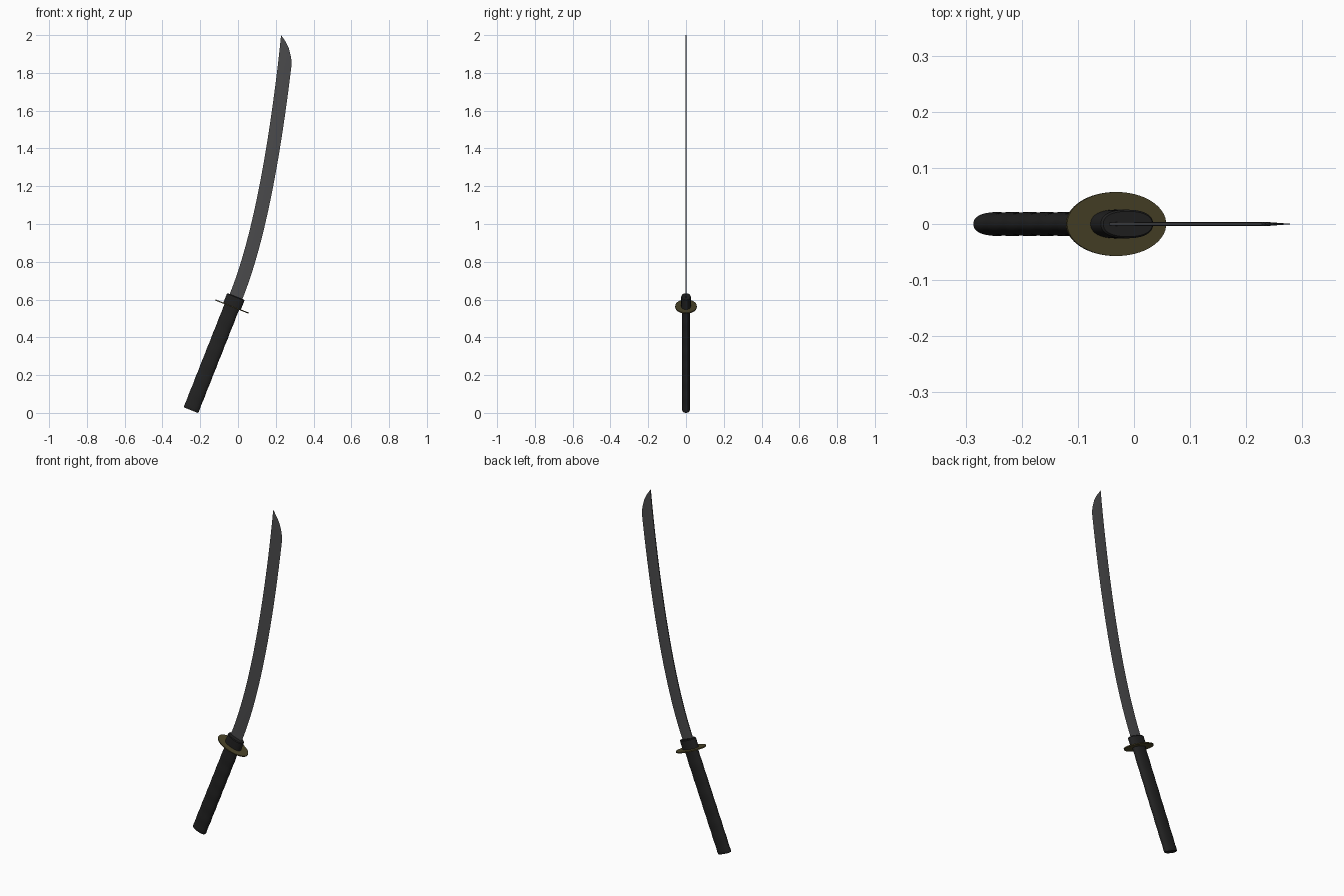
import bpy, bmesh, math
from mathutils import Vector, Matrix

if "Cube" in bpy.data.objects:
    bpy.data.objects.remove(bpy.data.objects["Cube"])


def material(name, rgb):
    m = bpy.data.materials.new(name)
    m.diffuse_color = (*rgb, 1)
    m.use_nodes = True
    m.node_tree.nodes["Principled BSDF"].inputs["Base Color"].default_value = m.diffuse_color
    return m


STEEL = material("blade steel", (0.07, 0.07, 0.073))
BLACK = material("grip black", (0.0155, 0.0155, 0.0155))
BRASS = material("dark brass", (0.07, 0.058, 0.022))

# Frame of the hilt: origin at the guard, z along the grip
HILT = Matrix.Translation((-0.032, 0, 0.563)) @ Matrix.Rotation(math.radians(21.6), 4, 'Y')


def loft(name, rings, mat, smooth_angle):
    """Skin a list of equal-length closed rings and cap both ends."""
    bm = bmesh.new()
    loops = [[bm.verts.new(p) for p in ring] for ring in rings]
    n = len(loops[0])
    for a, b in zip(loops, loops[1:]):
        for i in range(n):
            j = (i + 1) % n
            bm.faces.new((a[i], a[j], b[j], b[i]))
    bm.faces.new(loops[0][::-1])
    bm.faces.new(loops[-1])
    bmesh.ops.recalc_face_normals(bm, faces=bm.faces)
    me = bpy.data.meshes.new(name)
    bm.to_mesh(me)
    bm.free()
    me.materials.append(mat)
    ob = bpy.data.objects.new(name, me)
    bpy.context.collection.objects.link(ob)
    bpy.ops.object.select_all(action='DESELECT')
    bpy.context.view_layer.objects.active = ob
    ob.select_set(True)
    bpy.ops.object.shade_smooth_by_angle(angle=math.radians(smooth_angle))
    return ob


def oval(rx, ry, z, power=2.0, n=48):
    """Superellipse ring in the hilt frame."""
    pts = []
    for i in range(n):
        a = 2 * math.pi * i / n
        c, s = math.cos(a), math.sin(a)
        x = rx * math.copysign(abs(c) ** (2 / power), c)
        y = ry * math.copysign(abs(s) ** (2 / power), s)
        pts.append(HILT @ Vector((x, y, z)))
    return pts


# Grip: long oval handle with faint wrap ripples and a softened end
rings = [oval(0.0385, 0.018, -0.59, 2.3), oval(0.0415, 0.0205, -0.586, 2.3)]
for k in range(1, 57):
    z = -0.586 + 0.586 * k / 56
    r = 0.0006 * math.cos(2 * math.pi * z / 0.0837)
    rings.append(oval(0.0415 + r, 0.0208 + r, z, 2.3))
loft("grip", rings, BLACK, 30)

# Guard: thin oval plate
loft("guard", [oval(0.095, 0.057, -0.003, n=64), oval(0.095, 0.057, 0.003, n=64)], BRASS, 30)

# Collar: short oval sleeve above the guard
loft("collar", [oval(0.050, 0.0255, 0, 2.3), oval(0.050, 0.0255, 0.053, 2.3),
                oval(0.047, 0.0225, 0.057, 2.3)], BLACK, 30)

# Blade: curved body, then rows narrowing into the point
P0, P1, P2 = Vector((-0.01, 0.617)), Vector((0.147, 1.005)), Vector((0.247, 1.84))
rows = []
for k in range(-2, 33):
    t = k / 32
    c = P0 * (1 - t) ** 2 + P1 * 2 * t * (1 - t) + P2 * t * t
    d = ((P1 - P0) * (1 - t) + (P2 - P1) * t).normalized()
    side = Vector((d.y, -d.x)) * 0.036
    rows.append((c - side, c + side))
for left, right in [((0.214, 1.868), (0.2838, 1.86)), ((0.217, 1.897), (0.279, 1.892)),
                    ((0.221, 1.932), (0.269, 1.93)), ((0.2245, 1.966), (0.2535, 1.963)),
                    ((0.2265, 1.986), (0.2395, 1.984)), ((0.2278, 2.0), (0.2284, 1.9995))]:
    rows.append((Vector(left), Vector(right)))


def blade_section(spine, edge):
    """Flat spine, slight ridge, sharp outer edge."""
    mid = spine.lerp(edge, 0.35)
    return [Vector((p.x, y, p.y)) for p, y in
            ((spine, -0.0028), (mid, -0.0035), (edge, 0), (mid, 0.0035), (spine, 0.0028))]


loft("blade", [blade_section(s, e) for s, e in rows], STEEL, 30)
